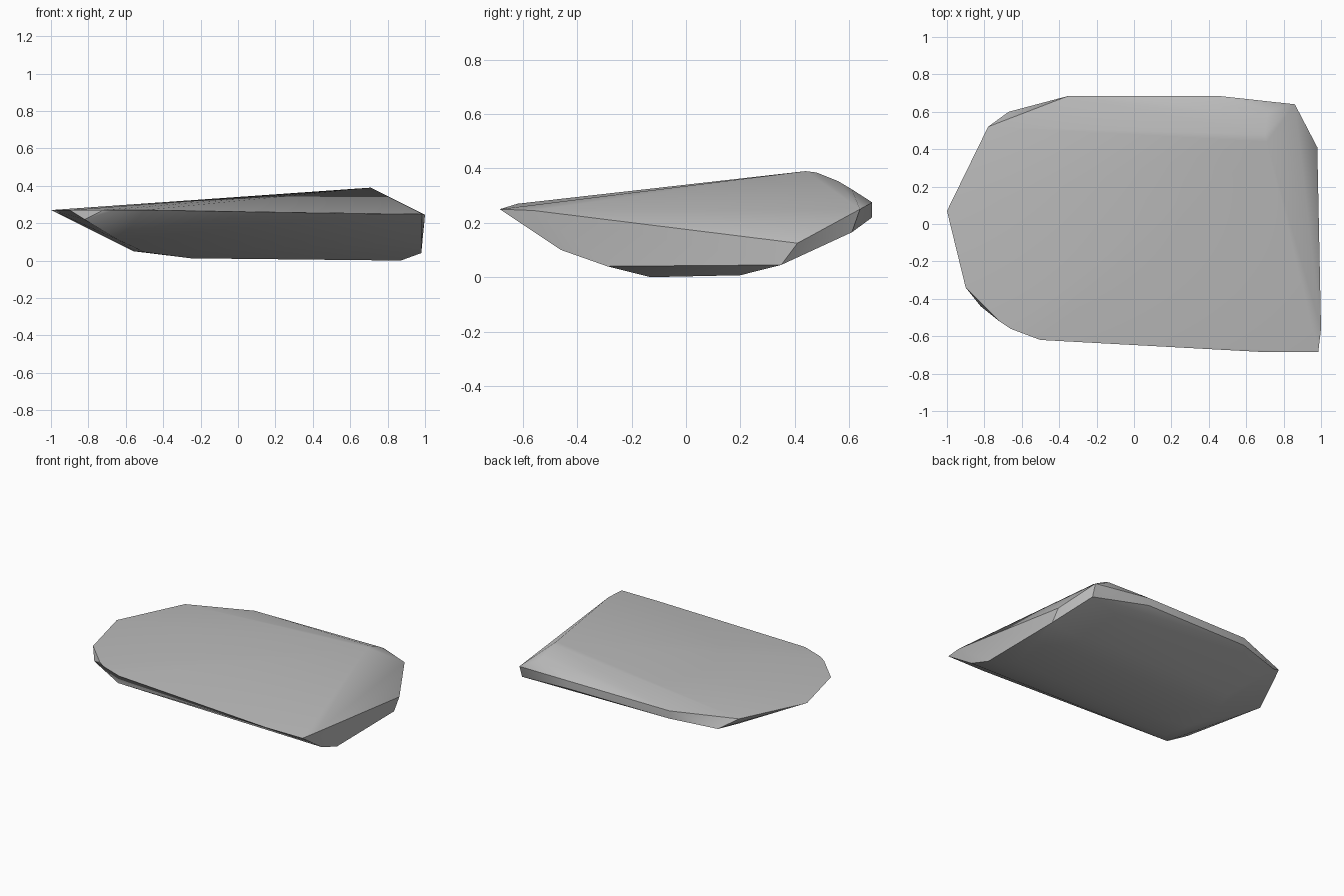
import bpy, bmesh, math

if "Cube" in bpy.data.objects:
    bpy.data.objects.remove(bpy.data.objects["Cube"], do_unlink=True)

# Stone material
stone = bpy.data.materials.new("stone_grey")
stone.use_nodes = True
color = (0.5, 0.5, 0.5, 1)
stone.diffuse_color = color
stone.node_tree.nodes["Principled BSDF"].inputs["Base Color"].default_value = color

# Left-hand rim of the flat top, all at one height
rim = [(x, y, 0.27) for x, y in (
    (-1, 0.07), (-0.9, -0.34), (-0.72, -0.52), (-0.66, -0.56),
    (-0.5, -0.62), (-0.78, 0.52))]

# Crest and its rounded shoulder
crest = [(0.71, 0.44, 0.39), (0.7, 0.48, 0.385), (0.71, 0.56, 0.353), (0.72, 0.61, 0.323)]

# Upright back band and its chipped ends
back = [(x, 0.685, z) for x in (-0.35, 0.45) for z in (0.22, 0.275)]
back += [(0.86, 0.64, 0.25), (0.86, 0.61, 0.165), (-0.67, 0.6, 0.2)]

# Broken right end and front corner
end = [(0.985, -0.685, 0.25), (0.7, -0.685, 0.25), (1, -0.56, 0.245),
       (0.98, 0.41, 0.125), (0.98, 0.35, 0.045), (0.98, -0.29, 0.04),
       (0.98, -0.46, 0.1)]

# Shallow curved underside
under = [(0.87, -0.13, 0), (0.87, 0.2, 0.007), (-0.25, -0.13, 0.012),
         (-0.25, 0.2, 0.018), (-0.56, -0.1, 0.05), (-0.55, 0.2, 0.052),
         (-0.5, -0.29, 0.045), (-0.5, 0.35, 0.06), (-0.64, -0.43, 0.11),
         (-0.82, -0.44, 0.22)]

# Wrap the corner points into one faceted slab
bm = bmesh.new()
for p in rim + crest + back + end + under:
    bm.verts.new(p)
hull = bmesh.ops.convex_hull(bm, input=bm.verts)
loose = {v for v in hull["geom_interior"] + hull["geom_unused"]
         if isinstance(v, bmesh.types.BMVert)}
bmesh.ops.delete(bm, geom=list(loose), context="VERTS")
bmesh.ops.dissolve_limit(bm, angle_limit=math.radians(1), verts=bm.verts, edges=bm.edges)
bmesh.ops.recalc_face_normals(bm, faces=bm.faces)
mesh = bpy.data.meshes.new("stone_slab")
bm.to_mesh(mesh)
bm.free()
mesh.materials.append(stone)

slab = bpy.data.objects.new("stone_slab", mesh)
bpy.context.collection.objects.link(slab)
bpy.ops.object.select_all(action="DESELECT")
slab.select_set(True)
bpy.context.view_layer.objects.active = slab
bpy.ops.object.shade_smooth_by_angle(angle=math.radians(30))
